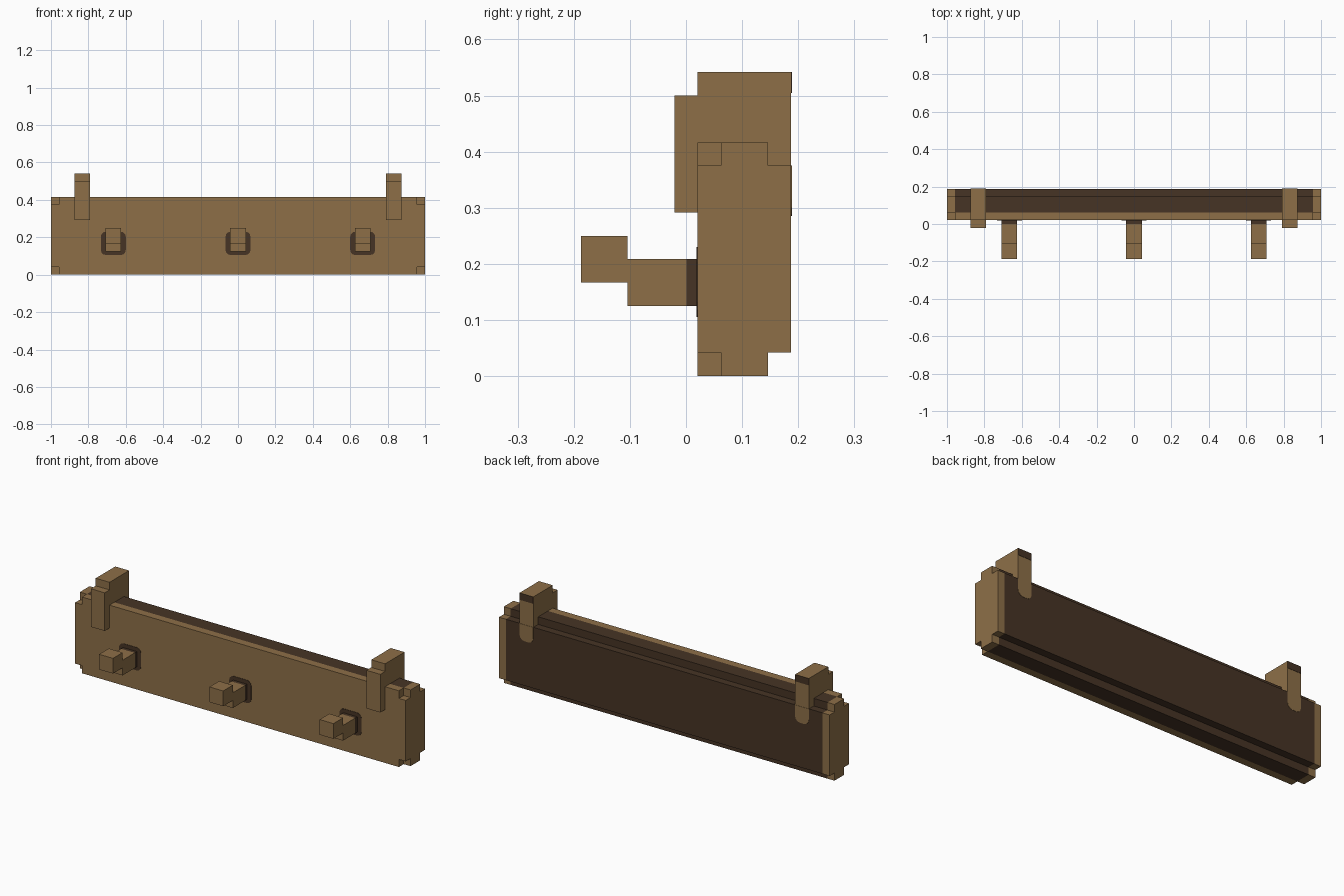
import bpy, bmesh, math

if "Cube" in bpy.data.objects:
    bpy.data.objects.remove(bpy.data.objects["Cube"])

U = 1 / 24  # the whole model sits on a grid of this size


def material(name, rgb):
    m = bpy.data.materials.new(name)
    m.diffuse_color = (*rgb, 1)
    m.use_nodes = True
    m.node_tree.nodes["Principled BSDF"].inputs["Base Color"].default_value = m.diffuse_color
    return m


LIGHT = material("light_wood", (0.268, 0.159, 0.064))
DARK = material("dark_wood", (0.061, 0.034, 0.018))


def finish(name, bm, *mats):
    bmesh.ops.recalc_face_normals(bm, faces=bm.faces)
    me = bpy.data.meshes.new(name)
    bm.to_mesh(me)
    bm.free()
    for m in mats:
        me.materials.append(m)
    ob = bpy.data.objects.new(name, me)
    bpy.context.collection.objects.link(ob)
    return ob


def prism(name, pts, axis, a, b, mat):
    """Extrude a 2D outline along x (points are y,z) or y (points are x,z)."""
    bm = bmesh.new()
    place = (lambda p: (a, *p)) if axis == 'x' else (lambda p: (p[0], a, p[1]))
    f = bm.faces.new([bm.verts.new(place(p)) for p in pts])
    ext = bmesh.ops.extrude_face_region(bm, geom=[f])
    move = (b - a, 0, 0) if axis == 'x' else (0, b - a, 0)
    bmesh.ops.translate(bm, vec=move, verts=[v for v in ext['geom'] if isinstance(v, bmesh.types.BMVert)])
    return finish(name, bm, mat)


def rounded(x0, x1, z0, z1, r, round_top=True):
    pts = []
    for cx, cz, start, on in ((x1 - r, z1 - r, 0, round_top), (x0 + r, z1 - r, 90, round_top),
                              (x0 + r, z0 + r, 180, True), (x1 - r, z0 + r, 270, True)):
        if on:
            pts += [(cx + r * math.cos(math.radians(start + t)),
                     cz + r * math.sin(math.radians(start + t))) for t in (0, 30, 60, 90)]
        else:
            pts.append((x1 if start == 0 else x0, z1))
    return pts


# Board: 3x3x3 blocks with stepped rear edges and notched front corners
X = (-1, -1 + U, 1 - U, 1)
Y = (0.5 * U, 1.5 * U, 3.5 * U, 4.5 * U)
Z = (0, U, 9 * U, 10 * U)


def filled(i, j, k):
    if not all(0 <= n <= 2 for n in (i, j, k)):
        return False
    if k != 1 and (j == 2 or (j == 0 and i != 1)):
        return False
    return True


bm = bmesh.new()
for i in range(3):
    for j in range(3):
        for k in range(3):
            if not filled(i, j, k):
                continue
            for ax in range(3):
                for s in (0, 1):
                    n = [i, j, k]
                    n[ax] += 2 * s - 1
                    if filled(*n):
                        continue
                    vs = []
                    for p, q in ((0, 0), (1, 0), (1, 1), (0, 1)):
                        c = [p, q]
                        c.insert(ax, s)
                        vs.append(bm.verts.new((X[i + c[0]], Y[j + c[1]], Z[k + c[2]])))
                    f = bm.faces.new(vs)
                    # the wall side between the two ends is dark
                    f.material_index = int(i == 1 and (j > 0 or (ax == 1 and s == 1)))
bmesh.ops.remove_doubles(bm, verts=bm.verts, dist=1e-5)
finish("board", bm, LIGHT, DARK)

# Pegs: stem, raised tip and a dark rounded surround
F = 0.5 * U
for n, x in enumerate((-16 * U, 0, 16 * U), 1):
    a, b = x - U, x + U
    outline = [(F - 0.02, 3 * U), (F - 0.02, 5 * U), (-2.5 * U, 5 * U), (-2.5 * U, 6 * U),
               (-4.5 * U, 6 * U), (-4.5 * U, 4 * U), (-2.5 * U, 4 * U), (-2.5 * U, 3 * U)]
    prism(f"peg_{n}", outline, 'x', a, b, LIGHT)
    root = [(F, 3 * U), (F, 5 * U), (F - 0.02, 5 * U), (F - 0.02, 3 * U)]
    prism(f"peg_root_{n}", root, 'x', a, b, DARK)
    prism(f"peg_surround_{n}", rounded(a - 0.025, b + 0.025, 0.105, 0.23, 0.027), 'y', F, F - 0.002, DARK)

# Hangers: front leg, arm over the board, strip down the back, dark rear cap
hanger = [(-F, 7 * U), (F, 7 * U), (F, 10 * U), (3.5 * U, 10 * U), (3.5 * U, 9 * U),
          (4.5 * U, 9 * U), (4.5 * U, 13 * U), (F, 13 * U), (F, 12 * U), (-F, 12 * U)]
B = 4.5 * U
for side, x in (("left", -20 * U), ("right", 20 * U)):
    a, b = x - U, x + U
    prism(f"hanger_{side}", hanger, 'x', a, b, LIGHT)
    prism(f"hanger_back_{side}", rounded(a, b, 0.285, 9 * U, 0.03, False), 'y', B, B + 0.0015, LIGHT)
    prism(f"hanger_cap_{side}", [(a, 12.1 * U), (b, 12.1 * U), (b, 13 * U), (a, 13 * U)],
          'y', B, B + 0.0015, DARK)
